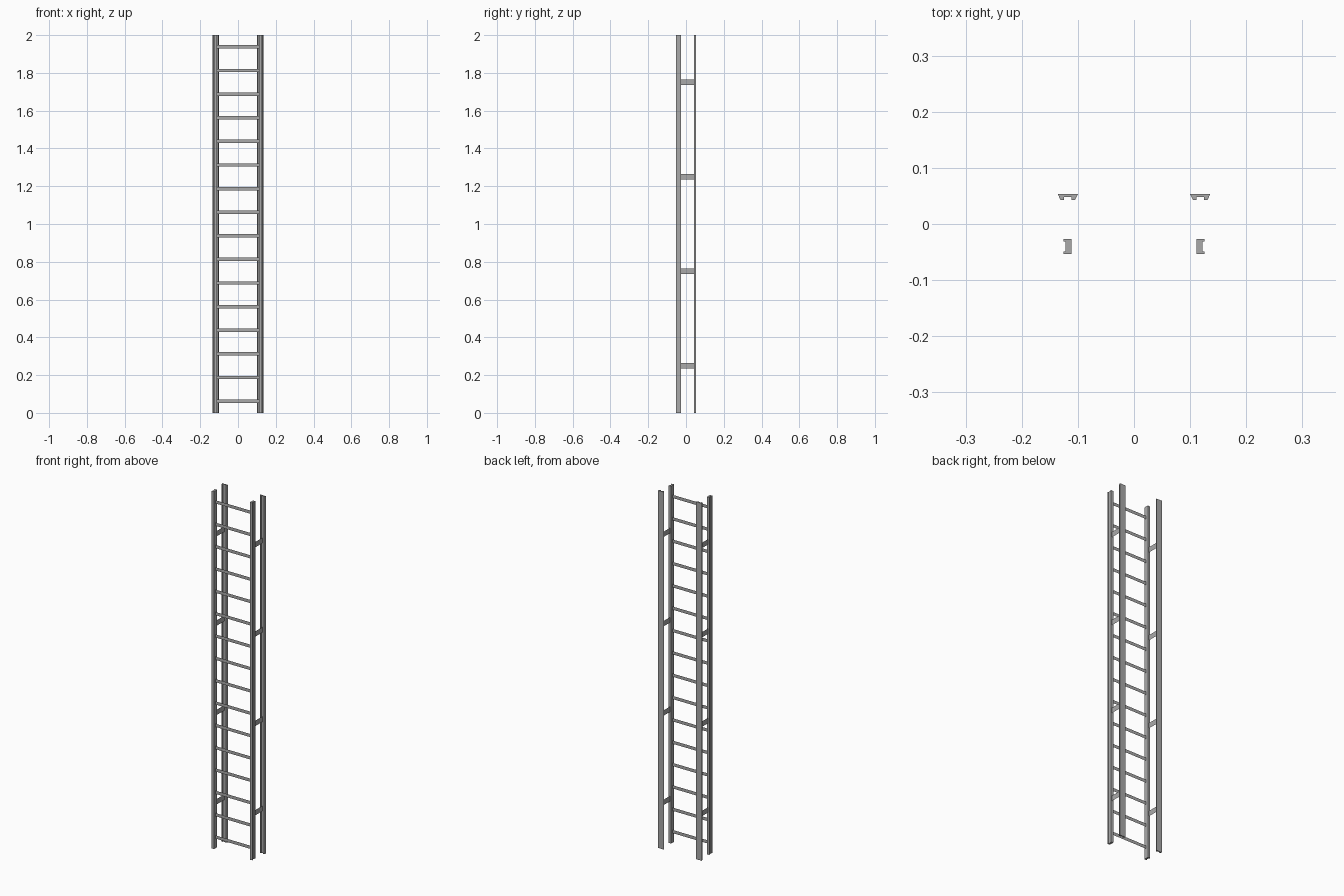
import bpy
import bmesh

cube = bpy.data.objects.get("Cube")
if cube:
    bpy.data.objects.remove(cube)

HEIGHT = 2.0
RAIL_X = 0.118

steel = bpy.data.materials.new("grey_steel")
steel.use_nodes = True
STEEL = (0.4, 0.4, 0.4, 1)
steel.diffuse_color = STEEL
steel.node_tree.nodes["Principled BSDF"].inputs["Base Color"].default_value = STEEL


def finish(name, bm):
    mesh = bpy.data.meshes.new(name)
    bm.to_mesh(mesh)
    bm.free()
    mesh.materials.append(steel)
    obj = bpy.data.objects.new(name, mesh)
    bpy.context.collection.objects.link(obj)
    return obj


def extruded_rail(name, profile, side):
    """Upright with a constant section; the profile is measured from the rail axis."""
    bm = bmesh.new()
    base = bm.faces.new([bm.verts.new((side * (RAIL_X + x), y, 0)) for x, y in profile])
    top = bmesh.ops.extrude_face_region(bm, geom=[base])["geom"]
    verts = [g for g in top if isinstance(g, bmesh.types.BMVert)]
    bmesh.ops.translate(bm, verts=verts, vec=(0, 0, HEIGHT))
    bmesh.ops.recalc_face_normals(bm, faces=bm.faces)
    return finish(name, bm)


def flat_strip(name, start, end, z, height):
    """Upright flat plate between two plan points."""
    bm = bmesh.new()
    low, high = z - height / 2, z + height / 2
    corners = [(*start, low), (*end, low), (*end, high), (*start, high)]
    bm.faces.new([bm.verts.new(c) for c in corners])
    return finish(name, bm)


# Channel section, open to the outside
front_profile = [(-0.007, -0.0535), (0.008, -0.0535), (0.008, -0.049), (0.004, -0.049),
                 (0.004, -0.031), (0.008, -0.031), (0.008, -0.0265), (-0.007, -0.0265)]
# Wide flanged section with two feet facing forward
rear_profile = [(-0.018, 0.0535), (0.018, 0.0535), (0.013, 0.043), (0.007, 0.043),
                (0.007, 0.048), (-0.007, 0.048), (-0.007, 0.043), (-0.013, 0.043)]

for label, side in (("left", 1), ("right", -1)):
    extruded_rail(f"front_rail_{label}", front_profile, side)
    extruded_rail(f"rear_rail_{label}", rear_profile, side)
    # Brackets tying front and rear rails
    for i in range(4):
        x = side * RAIL_X
        flat_strip(f"bracket_{label}_{i + 1}", (x, -0.0265), (x, 0.048), 0.25 + 0.5 * i, 0.03)

# Rungs between the front rails
for i in range(16):
    flat_strip(f"rung_{i + 1}", (-0.111, -0.04), (0.111, -0.04), 0.0625 + 0.125 * i, 0.018)
